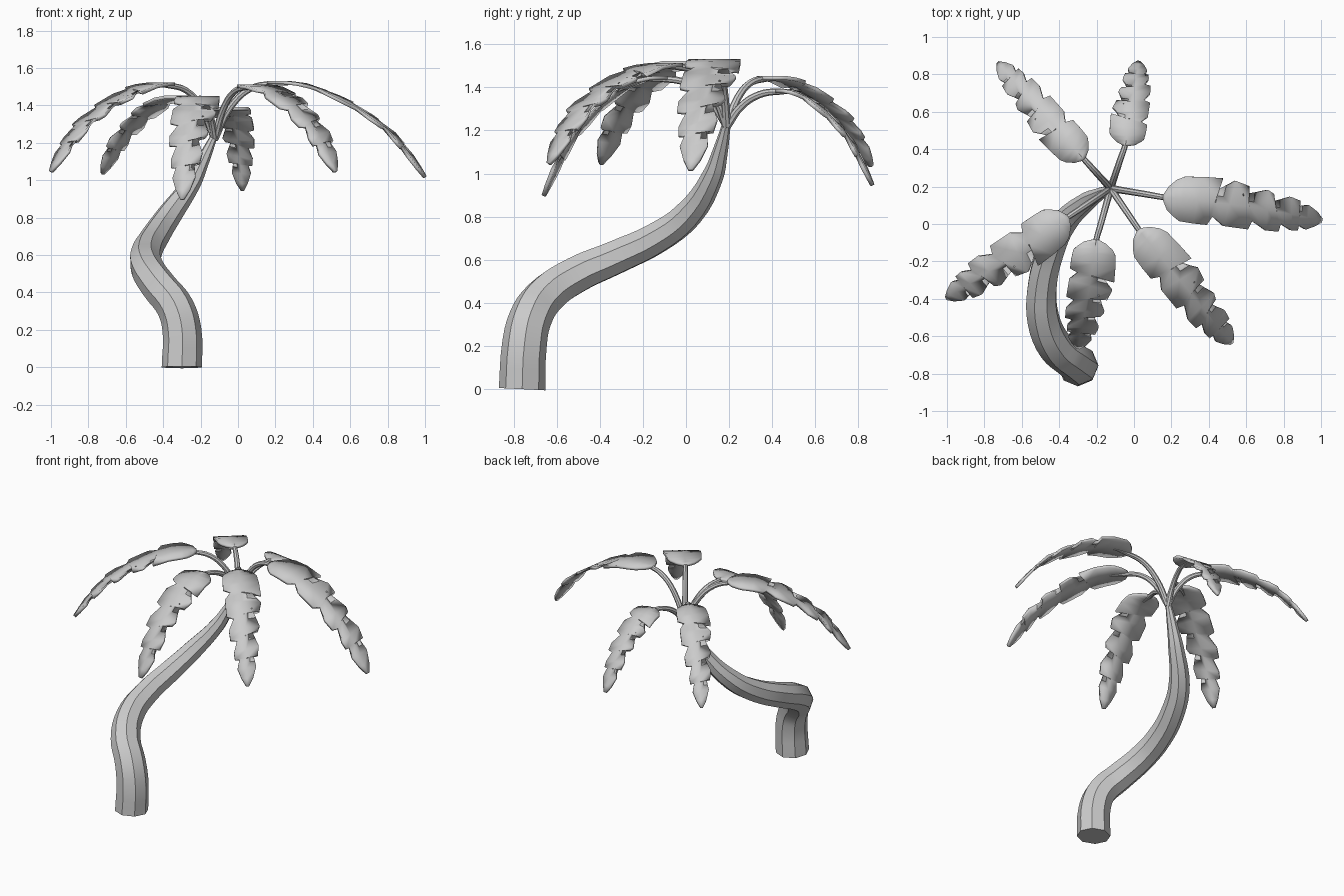
import bpy, bmesh, math
from mathutils import Vector

if "Cube" in bpy.data.objects:
    bpy.data.objects.remove(bpy.data.objects["Cube"])

CROWN = Vector((-0.125, 0.19, 1.22))


def tube(name, pts):
    """Smooth eight-sided tube through (x, y, z, radius) points."""
    cu = bpy.data.curves.new(name, 'CURVE')
    cu.dimensions = '3D'
    cu.bevel_depth = 1.0
    cu.bevel_resolution = 2
    cu.resolution_u = 4
    cu.use_fill_caps = True
    sp = cu.splines.new('BEZIER')
    sp.bezier_points.add(len(pts) - 1)
    for bp, p in zip(sp.bezier_points, pts):
        bp.co = p[:3]
        bp.radius = p[3]
        bp.handle_left_type = bp.handle_right_type = 'AUTO'
    ob = bpy.data.objects.new(name, cu)
    bpy.context.collection.objects.link(ob)
    finish(ob, True)


def finish(ob, convert=False):
    bpy.ops.object.select_all(action='DESELECT')
    bpy.context.view_layer.objects.active = ob
    ob.select_set(True)
    if convert:
        bpy.ops.object.convert(target='MESH')
    bpy.ops.object.shade_smooth_by_angle(angle=math.radians(40))


# Trunk: bent, tapering to the crown
tube("trunk", [
    (-0.30, -0.76, 0.00, 0.108), (-0.30, -0.75, 0.20, 0.104),
    (-0.335, -0.725, 0.32, 0.100), (-0.42, -0.655, 0.43, 0.096),
    (-0.485, -0.51, 0.53, 0.090), (-0.49, -0.33, 0.61, 0.083),
    (-0.44, -0.13, 0.705, 0.076), (-0.37, 0.01, 0.81, 0.068),
    (-0.245, 0.125, 0.99, 0.050), (-0.19, 0.158, 1.10, 0.036),
    (-0.13, 0.188, 1.23, 0.020)])

# Ragged leaf outline: (position along leaf, half width) for each side
LEFT = [(-.03, .015), (0, .06), (.05, .10), (.10, .12), (.21, .128), (.34, .133),
        (.32, .07), (.42, .128), (.51, .11), (.475, .06), (.63, .105), (.67, .09),
        (.66, .045), (.78, .09), (.84, .08), (.835, .05), (.90, .065), (.96, .04), (1, .01)]
RIGHT = [(-.03, .015), (0, .065), (.05, .10), (.09, .12), (.18, .125), (.27, .125),
         (.30, .075), (.38, .12), (.54, .12), (.56, .07), (.66, .11), (.74, .105),
         (.745, .06), (.82, .085), (.86, .08), (.86, .05), (.91, .065), (.96, .04), (1, .01)]
DROOP = [(-1, 0), (.12, .005), (.25, .04), (.5, .21), (.75, .48), (.88, .72), (1.01, 1.01)]


def droop(u):
    for (a, p), (b, q) in zip(DROOP, DROOP[1:]):
        if u <= b:
            return p + (q - p) * (u - a) / (b - a)


def frond(i, start, mid, tip, peak, tip_z, width):
    s, m, t = Vector(start), Vector(mid), Vector(tip)
    ctrl = 2 * m - (s + t) / 2

    def spine(u):
        xy = s * (1 - u) ** 2 + ctrl * 2 * u * (1 - u) + t * u * u
        return Vector((xy.x, xy.y, peak - (peak - tip_z) * droop(u)))

    def edge(u, w):
        d = (ctrl - s) * (1 - u) + (t - ctrl) * u
        d.normalize()
        return spine(u) + Vector((-d.y, d.x, 0)) * w * width

    # Leaf blade: left edge, spine, right edge in rows
    bm = bmesh.new()
    rows, uc = [], -1
    for (ul, wl), (ur, wr) in zip(LEFT, RIGHT):
        uc = max(uc + 0.004, (ul + ur) / 2)
        rows.append([bm.verts.new(p) for p in
                     (edge(ul, wl), spine(min(uc, 1.0)), edge(ur, -wr))])
    for a, b in zip(rows, rows[1:]):
        for k in (0, 1):
            bm.faces.new((a[k], a[k + 1], b[k + 1], b[k]))
    bmesh.ops.recalc_face_normals(bm, faces=bm.faces)
    me = bpy.data.meshes.new(f"leaf_{i}")
    bm.to_mesh(me)
    bm.free()
    ob = bpy.data.objects.new(f"leaf_{i}", me)
    bpy.context.collection.objects.link(ob)
    mod = ob.modifiers.new("thickness", 'SOLIDIFY')
    mod.thickness = 0.018
    mod.offset = 0
    finish(ob)

    # Stem: rises from the crown and runs under the leaf base
    pts = []
    for f, h, r in ((0, 0, .020), (.28, .56, .018), (.62, .88, .017), (1, .97, .015)):
        xy = CROWN.xy.lerp(s, f)
        pts.append((xy.x, xy.y, CROWN.z + (peak - CROWN.z) * h, r))
    end = spine(.12)
    pts.append((end.x, end.y, end.z - .006, .008))
    tube(f"stem_{i}", pts)


# Fronds: leaf start, middle and tip in plan, top height, tip height, width scale
for i, args in enumerate([
    ((0.18, 0.14), (0.59, 0.095), (1.00, 0.02), 1.525, 1.01, 1.0),
    ((0.04, -0.05), (0.29, -0.355), (0.52, -0.635), 1.505, 1.04, 0.92),
    ((-0.205, -0.10), (-0.245, -0.38), (-0.30, -0.66), 1.445, 0.89, 0.95),
    ((-0.37, 0.025), (-0.68, -0.19), (-1.00, -0.395), 1.515, 1.04, 0.92),
    ((-0.28, 0.36), (-0.50, 0.60), (-0.725, 0.86), 1.445, 1.03, 0.80),
    ((-0.045, 0.43), (-0.01, 0.64), (0.025, 0.865), 1.385, 0.94, 0.78),
], 1):
    frond(i, *args)
